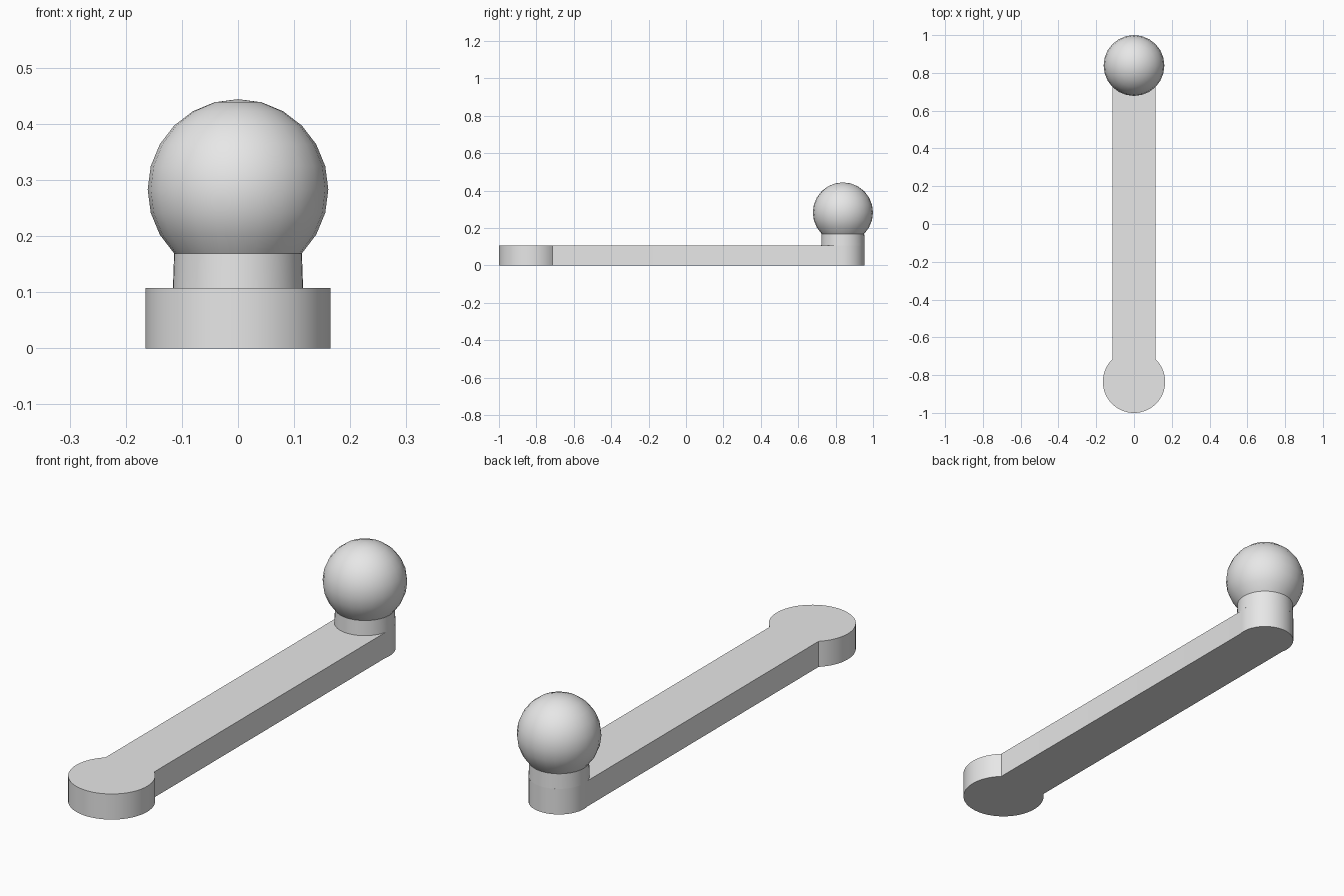
import bpy, bmesh
from math import sin, cos, pi, asin, radians

cube = bpy.data.objects.get("Cube")
if cube:
    bpy.data.objects.remove(cube, do_unlink=True)

grey = bpy.data.materials.new("plain grey")
grey.use_nodes = True
grey.diffuse_color = (0.8, 0.8, 0.8, 1)
grey.node_tree.nodes["Principled BSDF"].inputs["Base Color"].default_value = (0.8, 0.8, 0.8, 1)

HALF_WIDTH, THICK = 0.113, 0.107
PAD_Y, PAD_R = -0.835, 0.165
BALL_Y, BALL_Z, BALL_R = 0.839, 0.283, 0.161
POST_R = 0.116
SEGMENTS = 24


def finish(bm, name, angle):
    bmesh.ops.recalc_face_normals(bm, faces=bm.faces)
    mesh = bpy.data.meshes.new(name)
    bm.to_mesh(mesh)
    bm.free()
    mesh.materials.append(grey)
    obj = bpy.data.objects.new(name, mesh)
    bpy.context.collection.objects.link(obj)
    bpy.ops.object.select_all(action='DESELECT')
    obj.select_set(True)
    bpy.context.view_layer.objects.active = obj
    bpy.ops.object.shade_smooth_by_angle(angle=radians(angle))
    return obj


def arc(cy, radius, start, end, steps):
    angles = [start + (end - start) * i / steps for i in range(steps + 1)]
    return [(radius * cos(a), cy + radius * sin(a)) for a in angles]


# Flat arm: round pad at the front, rounded end under the post
pad_a = asin(HALF_WIDTH / PAD_R)
post_a = asin(HALF_WIDTH / POST_R)
outline = arc(PAD_Y, PAD_R, pi / 2 + pad_a, 2.5 * pi - pad_a, 48)
outline += arc(BALL_Y, POST_R, post_a - pi / 2, 1.5 * pi - post_a, 24)
bm = bmesh.new()
base = bm.faces.new([bm.verts.new((x, y, 0)) for x, y in outline])
top = bmesh.ops.extrude_face_region(bm, geom=[base], use_keep_orig=True)
bmesh.ops.translate(bm, vec=(0, 0, THICK),
                    verts=[v for v in top["geom"] if isinstance(v, bmesh.types.BMVert)])
finish(bm, "arm", 30)

# Post, standing on the arm and narrowing slightly up to the ball
neck_r = BALL_R * sin(pi / 4)
neck_z = BALL_Z - BALL_R * cos(pi / 4)
bm = bmesh.new()
bmesh.ops.create_cone(bm, cap_ends=True, segments=48, radius1=POST_R,
                      radius2=neck_r, depth=neck_z - THICK)
bmesh.ops.translate(bm, verts=bm.verts, vec=(0, BALL_Y, (neck_z + THICK) / 2))
finish(bm, "post", 30)

# Ball, open where it meets the post
bm = bmesh.new()
bmesh.ops.create_uvsphere(bm, u_segments=SEGMENTS, v_segments=SEGMENTS // 2, radius=BALL_R)
bmesh.ops.translate(bm, verts=bm.verts, vec=(0, BALL_Y, BALL_Z))
bmesh.ops.delete(bm, geom=[v for v in bm.verts if v.co.z < neck_z - 0.005], context='VERTS')
finish(bm, "ball", 40)
